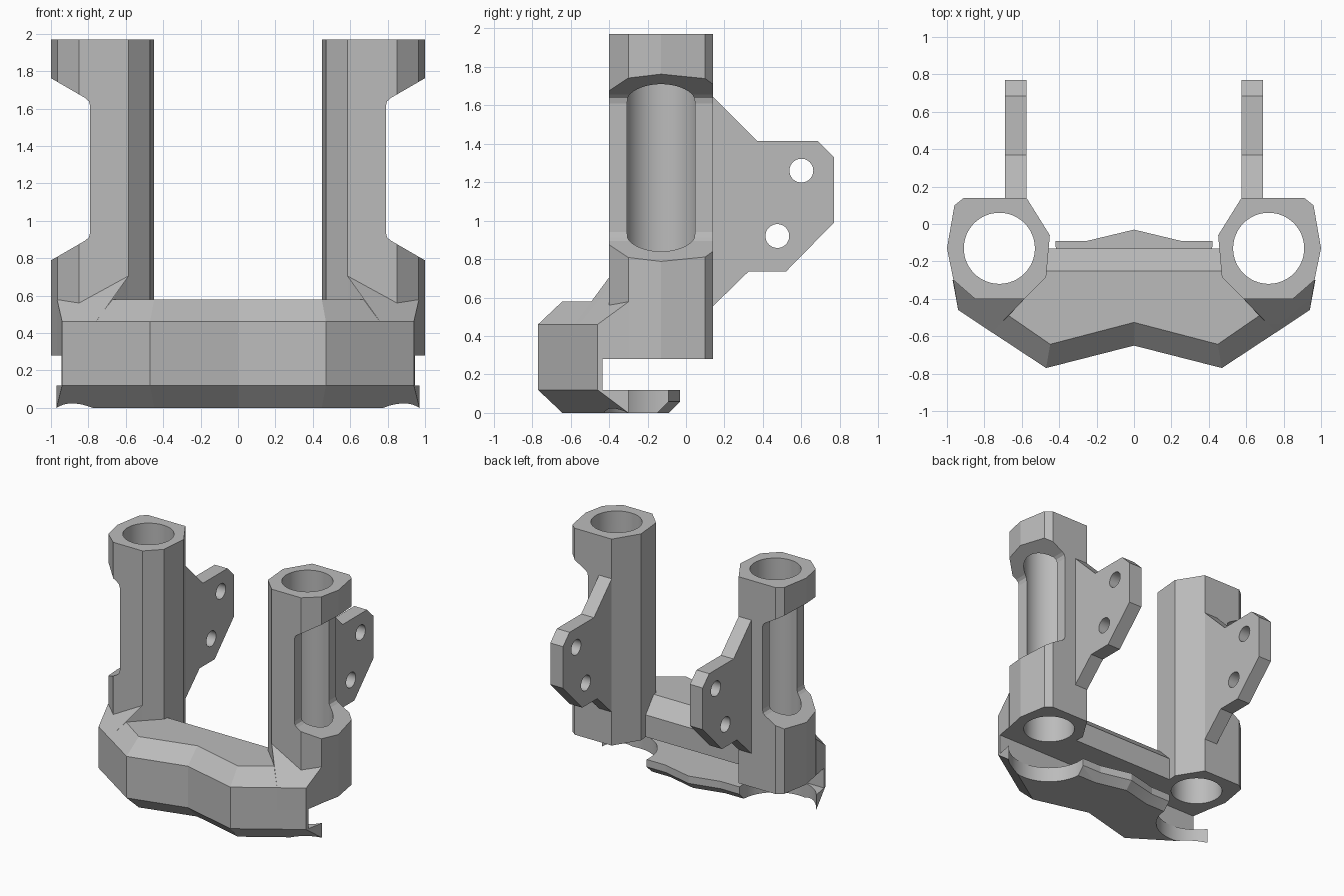
import bpy
import bmesh
import math
from mathutils import Matrix, Vector

if "Cube" in bpy.data.objects:
    bpy.data.objects.remove(bpy.data.objects["Cube"], do_unlink=True)

grey = bpy.data.materials.new("plain_grey")
grey.use_nodes = True
COLOUR = (0.5, 0.5, 0.5, 1)
grey.diffuse_color = COLOUR
grey.node_tree.nodes["Principled BSDF"].inputs["Base Color"].default_value = COLOUR

BORE = (0.72, -0.13)
parts = []


def finish(name, bm):
    bmesh.ops.remove_doubles(bm, verts=bm.verts, dist=0.0005)
    bmesh.ops.recalc_face_normals(bm, faces=bm.faces)
    mesh = bpy.data.meshes.new(name)
    bm.to_mesh(mesh)
    bm.free()
    mesh.materials.append(grey)
    obj = bpy.data.objects.new(name, mesh)
    bpy.context.collection.objects.link(obj)
    return obj


def loft(name, rings):
    """Skin closed rings of equal length and cap both ends."""
    bm = bmesh.new()
    rows = [[bm.verts.new(p) for p in ring] for ring in rings]
    n = len(rows[0])
    for a, b in zip(rows, rows[1:]):
        for i in range(n):
            j = (i + 1) % n
            bm.faces.new((a[i], a[j], b[j], b[i]))
    bm.faces.new(rows[0])
    bm.faces.new(rows[-1])
    return finish(name, bm)


def level(half, z):
    """Complete a half outline across x = 0 at height z."""
    left = [(x, y, z) for x, y in half]
    return left + [(-x, y, z) for x, y in reversed(half[1:-1])]


def hull(name, points):
    bm = bmesh.new()
    for p in points:
        bm.verts.new(p)
    bmesh.ops.convex_hull(bm, input=bm.verts)
    return finish(name, bm)


def cylinder(centre, radius, depth, axis="Z", segments=64):
    bm = bmesh.new()
    turn = Matrix.Rotation(math.pi / 2, 4, "Y") if axis == "X" else Matrix()
    bmesh.ops.create_cone(bm, cap_ends=True, segments=segments, radius1=radius,
                          radius2=radius, depth=depth,
                          matrix=Matrix.Translation(Vector(centre)) @ turn)
    return finish("cutter", bm)


def cut(obj, cutters):
    """Subtract the cutters, bake the result and discard them."""
    for c in cutters:
        c.hide_render = True
        mod = obj.modifiers.new("cut", "BOOLEAN")
        mod.operation = "DIFFERENCE"
        mod.solver = "EXACT"
        mod.object = c
    bpy.context.view_layer.update()
    graph = bpy.context.evaluated_depsgraph_get()
    baked = bpy.data.meshes.new_from_object(obj.evaluated_get(graph))
    obj.modifiers.clear()
    obj.data = baked
    for c in cutters:
        bpy.data.objects.remove(c, do_unlink=True)
    return obj


# Outlines
tower_plan = [(0.575, 0.14), (0.91, 0.14), (0.96, 0.1), (1, -0.13), (0.965, -0.3),
              (0.85, -0.4), (0.585, -0.4), (0.47, -0.285), (0.45, -0.06)]
window_top = [(1.1, 1.82), (0.815, 1.655), (0.797, 1.638), (0.79, 1.61)]
window = window_top + [(x, 2.55 - z) for x, z in reversed(window_top)]
fin_side = [(0.12, 1.665), (0.37, 1.415), (0.685, 1.415), (0.77, 1.33), (0.77, 0.99),
            (0.52, 0.735), (0.325, 0.735), (0.12, 0.535)]

for side, s in (("left", 1), ("right", -1)):
    # Bored tower with an open window on its outer side
    tower = loft(side + "_tower", [[(s * x, y, z) for x, y in tower_plan]
                                   for z in (0.28, 1.97)])
    opening = loft("cutter", [[(s * x, y, z) for x, z in window] for y in (-0.6, 0.4)])
    bore = cylinder((s * BORE[0], BORE[1], 1), 0.19, 3)
    parts.append(cut(tower, [bore, opening]))

    # Rear mounting fin with two holes
    fin = loft(side + "_fin", [[(s * x, y, z) for y, z in fin_side] for x in (0.575, 0.69)])
    holes = [cylinder((s * 0.63, y, z), 0.062, 0.5, "X", 40)
             for y, z in ((0.6, 1.26), (0.475, 0.92))]
    parts.append(cut(fin, holes))

    # Sloped shoulder between tower and crossbar
    foot = [(0.76, -0.58), (0.94, -0.46), (0.967, -0.3), (0.585, -0.4)]
    crest = [(0.585, -0.4, 0.705), (0.85, -0.4, 0.56), (0.967, -0.3, 0.577), (0.67, -0.49, 0.58)]
    points = [(x, y, 0.28) for x, y in foot] + [(x, y, 0.46) for x, y in foot[:2]] + crest
    parts.append(hull(side + "_shoulder", [(s * x, y, z) for x, y, z in points]))

# Crossbar: shared front edge and its bevelled copy
front = [(0, -0.65), (0.47, -0.77), (0.94, -0.46)]
bevel = [(0, -0.526), (0.448, -0.643)]

bar_low = front + [(0.62, -0.38), (0.47, -0.25), (0.47, -0.13), (0, -0.13)]
bar_top = bevel + [(0.67, -0.49), (0.6, -0.4), (0.47, -0.25), (0.47, -0.25), (0, -0.25)]
parts.append(loft("crossbar", [level(bar_low, 0.28), level(bar_low, 0.46),
                               level(bar_top, 0.58)]))

# Web joining the crossbar to the bottom plate
web = front + [(0.945, -0.435), (0, -0.435)]
parts.append(loft("front_web", [level(web, z) for z in (0.12, 0.28)]))

# Bottom plate with bevelled rim and round clearances under the bores
tip = (0.97, -0.3)
rim = [(0.42, -0.09), (0.25, -0.09), (0, -0.03)]
plate_top = front + [tip] + rim
plate_low = bevel + [tip, tip] + [(x, y - 0.06) for x, y in rim]
plate_mid = [((a + c) / 2, (b + d) / 2)
             for (a, b), (c, d) in zip(plate_top[:4], plate_low)] + rim
plate = loft("bottom_plate", [level(plate_low, 0), level(plate_mid, 0.06),
                              level(plate_top, 0.12)])
parts.append(cut(plate, [cylinder((s * BORE[0], BORE[1], 0), 0.302, 0.6) for s in (1, -1)]))

# Smooth the round surfaces only
bpy.ops.object.select_all(action="DESELECT")
for obj in parts:
    obj.select_set(True)
bpy.context.view_layer.objects.active = parts[0]
bpy.ops.object.shade_smooth_by_angle(angle=math.radians(12))
